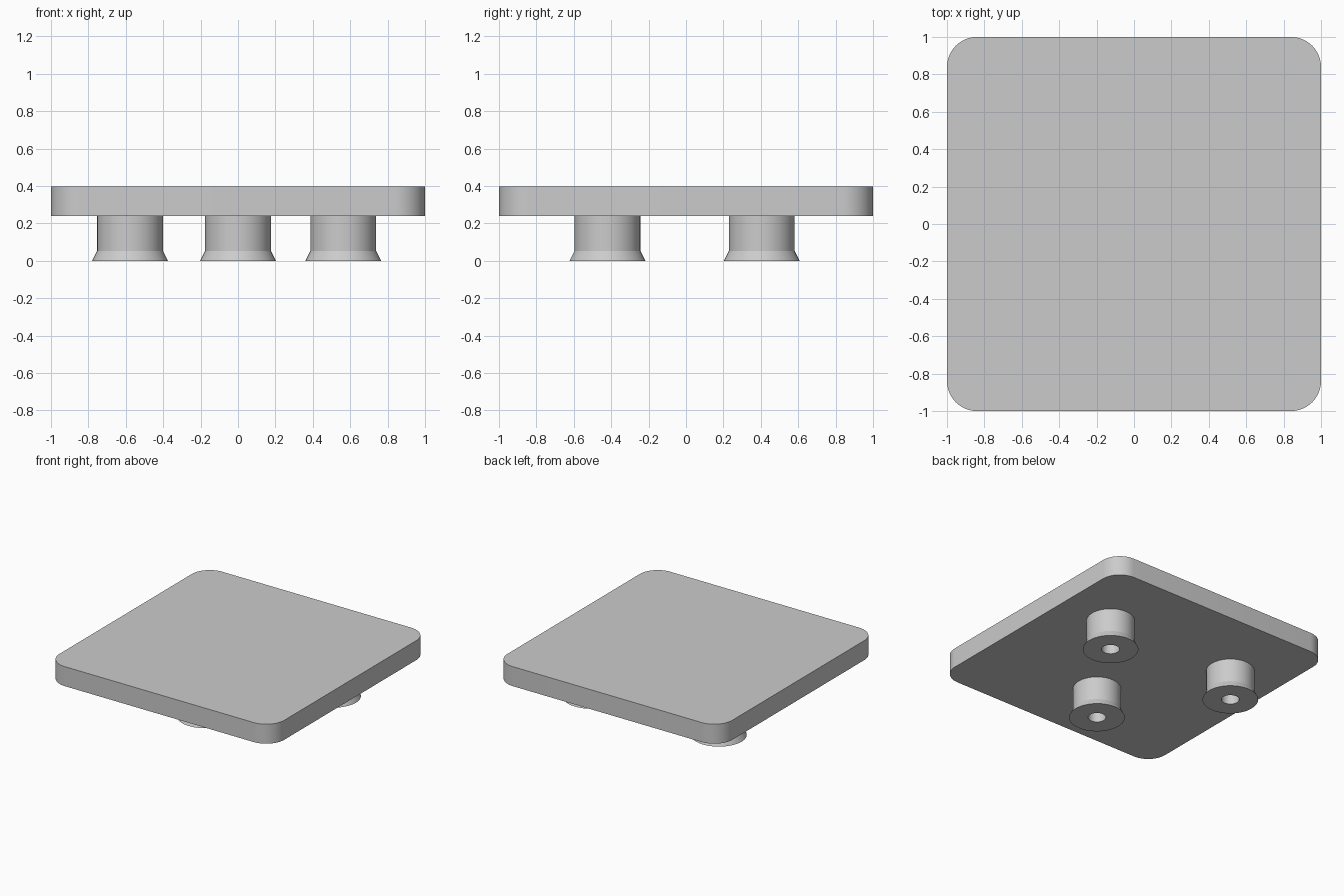
import bpy, bmesh, math

if "Cube" in bpy.data.objects:
    bpy.data.objects.remove(bpy.data.objects["Cube"])

grey = bpy.data.materials.new("light_grey")
grey.diffuse_color = (0.6, 0.6, 0.6, 1)
grey.use_nodes = True
grey.node_tree.nodes["Principled BSDF"].inputs["Base Color"].default_value = grey.diffuse_color


def finish(bm, name):
    bmesh.ops.recalc_face_normals(bm, faces=bm.faces)
    mesh = bpy.data.meshes.new(name)
    bm.to_mesh(mesh)
    bm.free()
    mesh.materials.append(grey)
    obj = bpy.data.objects.new(name, mesh)
    bpy.context.collection.objects.link(obj)
    bpy.ops.object.select_all(action='DESELECT')
    obj.select_set(True)
    bpy.context.view_layer.objects.active = obj
    bpy.ops.object.shade_smooth_by_angle(angle=math.radians(25))
    return obj


def make_plate(bottom, top, half, radius, steps=12):
    # Square slab with rounded vertical corners
    bm = bmesh.new()
    ring = []
    for corner, (sx, sy) in enumerate([(1, 1), (-1, 1), (-1, -1), (1, -1)]):
        for i in range(steps + 1):
            a = math.pi / 2 * (corner + i / steps)
            ring.append(bm.verts.new((sx * (half - radius) + radius * math.cos(a),
                                      sy * (half - radius) + radius * math.sin(a), bottom)))
    face = bm.faces.new(ring)
    ext = bmesh.ops.extrude_face_region(bm, geom=[face], use_keep_orig=True)
    for v in ext["geom"]:
        if isinstance(v, bmesh.types.BMVert):
            v.co.z = top
    return finish(bm, "plate")


def make_foot(name, x, y, sides=48):
    # Lathed profile: bore wall, flat base, flared skirt, straight barrel
    profile = [(0.065, 0.24), (0.065, 0), (0.203, 0), (0.176, 0.053), (0.176, 0.24)]
    bm = bmesh.new()
    rings = [[bm.verts.new((r * math.cos(2 * math.pi * i / sides),
                            r * math.sin(2 * math.pi * i / sides), z))
              for i in range(sides)] for r, z in profile]
    for a, b in zip(rings, rings[1:] + rings[:1]):
        for i in range(sides):
            j = (i + 1) % sides
            bm.faces.new((a[i], a[j], b[j], b[i]))
    foot = finish(bm, name)
    foot.location = (x, y, 0)


make_plate(0.24, 0.397, 1.0, 0.16)

# Three feet in a triangle under the plate
for name, x, y in [("front_foot", 0.0, -0.42),
                   ("back_left_foot", -0.577, 0.405),
                   ("back_right_foot", 0.563, 0.405)]:
    make_foot(name, x, y)
